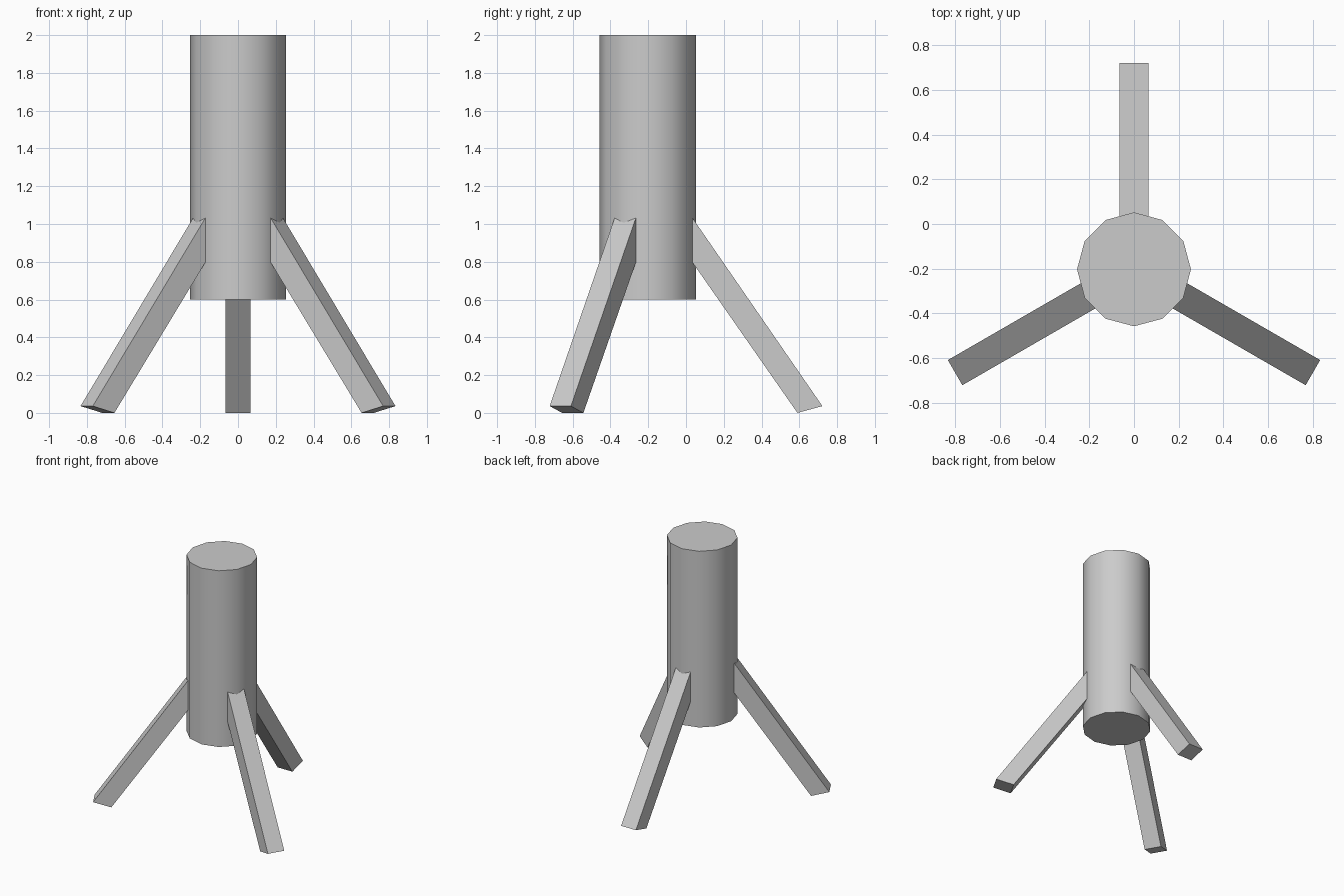
import bpy, bmesh
from math import radians
from mathutils import Matrix, Vector

if "Cube" in bpy.data.objects:
    bpy.data.objects.remove(bpy.data.objects["Cube"])

CY = -0.203  # body axis in y

# body: 12-sided smooth cylinder
bpy.ops.mesh.primitive_cylinder_add(vertices=12, radius=0.255, depth=1.4,
                                    location=(0, CY, 1.3))
body = bpy.context.object
body.name = "body"
bpy.ops.object.shade_smooth_by_angle(angle=radians(40))


def leg(name, angle):
    # side profile (distance from axis, height), embedded slightly in the body
    profile = [(0.793, 0.0), (0.925, 0.036), (0.20, 1.086), (0.20, 0.85)]
    bm = bmesh.new()
    face = bm.faces.new([bm.verts.new((-0.065, r, z)) for r, z in profile])
    ext = bmesh.ops.extrude_face_region(bm, geom=[face])
    verts = [v for v in ext["geom"] if isinstance(v, bmesh.types.BMVert)]
    bmesh.ops.translate(bm, verts=verts, vec=Vector((0.13, 0, 0)))
    bmesh.ops.recalc_face_normals(bm, faces=bm.faces)
    me = bpy.data.meshes.new(name)
    bm.to_mesh(me)
    bm.free()
    ob = bpy.data.objects.new(name, me)
    ob.matrix_world = Matrix.Translation((0, CY, 0)) @ Matrix.Rotation(radians(angle), 4, 'Z')
    bpy.context.collection.objects.link(ob)


# three legs spaced evenly around the body
for name, angle in (("back_leg", 0), ("front_left_leg", 120), ("front_right_leg", 240)):
    leg(name, angle)
